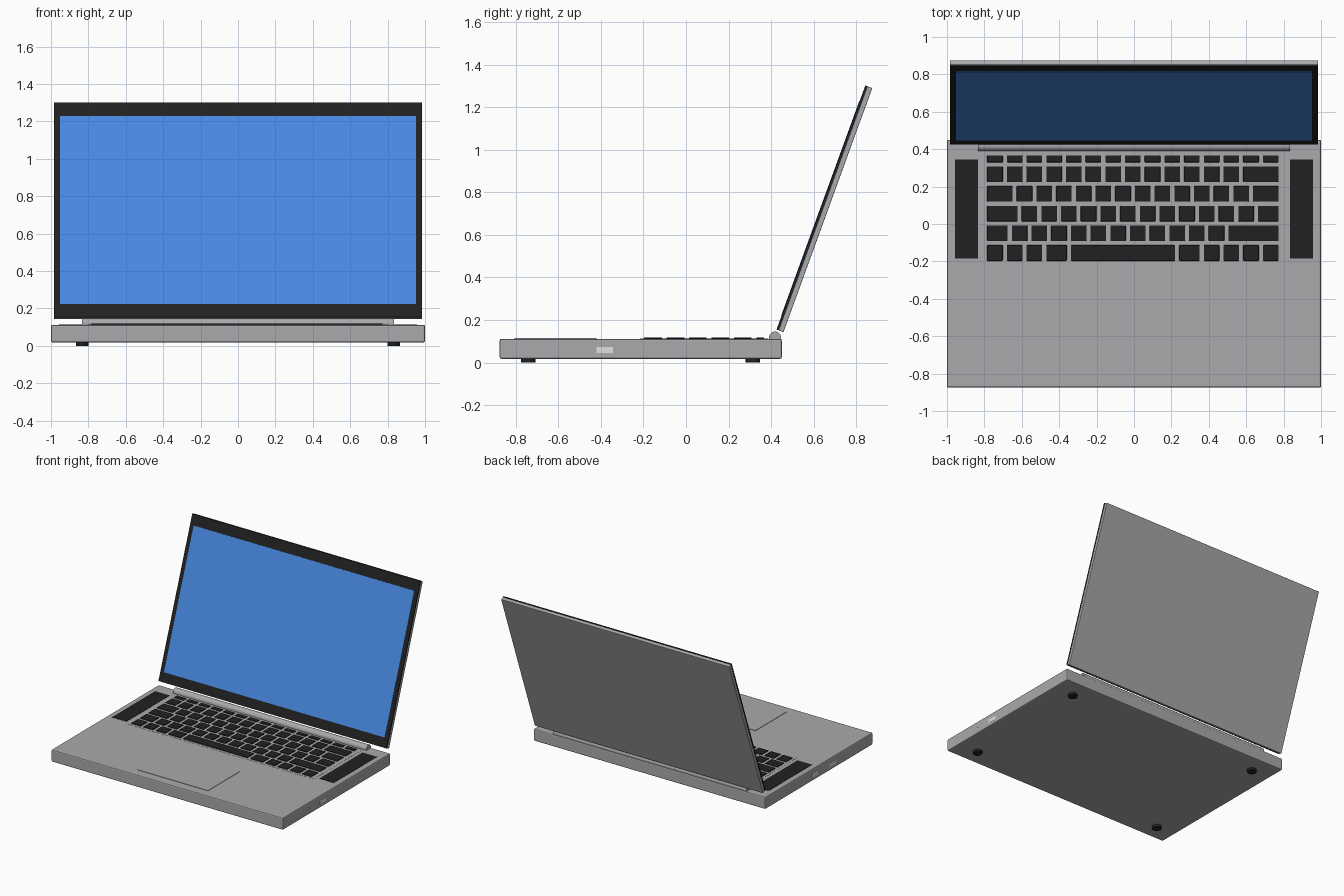
import bpy, bmesh, math
from mathutils import Matrix, Vector

cube = bpy.data.objects.get("Cube")
if cube:
    bpy.data.objects.remove(cube, do_unlink=True)


def material(name, rgb):
    m = bpy.data.materials.new(name)
    m.use_nodes = True
    color = (*rgb, 1)
    m.diffuse_color = color
    m.node_tree.nodes["Principled BSDF"].inputs["Base Color"].default_value = color
    return m


metal = material("aluminium grey", (0.40, 0.40, 0.42))
black = material("soft black", (0.015, 0.015, 0.015))
blue = material("screen blue", (0.065, 0.25, 0.76))
silver = material("port silver", (0.75, 0.75, 0.77))


def add_box(bm, x, y, z):
    """Add a box from (min, max) ranges."""
    size = [b - a for a, b in (x, y, z)]
    mid = Vector([(a + b) / 2 for a, b in (x, y, z)])
    bmesh.ops.create_cube(bm, size=1,
                          matrix=Matrix.Translation(mid) @ Matrix.Diagonal((*size, 1)))


def finish(name, bm, mat, bevel=0, frame=None):
    mesh = bpy.data.meshes.new(name)
    bm.to_mesh(mesh)
    bm.free()
    mesh.materials.append(mat)
    ob = bpy.data.objects.new(name, mesh)
    bpy.context.collection.objects.link(ob)
    if frame:
        ob.matrix_world = frame
    if bevel:
        mod = ob.modifiers.new("soft edges", "BEVEL")
        mod.width, mod.segments = bevel, 2
    return ob


def box(name, x, y, z, mat, bevel=0, frame=None):
    bm = bmesh.new()
    add_box(bm, x, y, z)
    return finish(name, bm, mat, bevel, frame)


def cylinder(name, center, radius, depth, axis, mat):
    bm = bmesh.new()
    bmesh.ops.create_cone(bm, cap_ends=True, segments=32, radius1=radius,
                          radius2=radius, depth=depth)
    turn = Vector((0, 0, 1)).rotation_difference(Vector(axis)).to_matrix().to_4x4()
    ob = finish(name, bm, mat, frame=Matrix.Translation(center) @ turn)
    bpy.ops.object.select_all(action="DESELECT")
    ob.select_set(True)
    bpy.context.view_layer.objects.active = ob
    bpy.ops.object.shade_smooth_by_angle(angle=math.radians(40))
    return ob


# Base with its deck plates
TOP = 0.112
box("base", (-1, 1), (-0.875, 0.45), (0.018, TOP), metal, 0.008)
box("trackpad", (-0.305, 0.305), (-0.805, -0.42), (TOP - 0.004, TOP + 0.003), metal)
box("keyboard_tray", (-0.805, 0.805), (-0.215, 0.385), (TOP - 0.004, TOP + 0.001), metal)

# Keyboard: widths of the keys in each row, in key units
rows = [
    [1] * 15,
    [1] * 13 + [2],
    [1.5] + [1] * 12 + [1.5],
    [1.75] + [1] * 12 + [1.25],
    [1.25] + [1] * 11 + [2.75],
    [1] * 3 + [1.25, 5.5, 1.25] + [1] * 4,
]
UNIT, GAP = 0.1053, 0.022
bm = bmesh.new()
back = 0.367
for i, row in enumerate(rows):
    depth = 0.037 if i == 0 else UNIT - GAP
    left = -0.785
    for width in row:
        right = left + width * UNIT
        add_box(bm, (left, right - GAP), (back - depth, back), (TOP, TOP + 0.007))
        left = right
    back -= depth + GAP
finish("keyboard_keys", bm, black, 0.003)

# Speakers, feet and ports on both sides
for side, name in ((1, "left"), (-1, "right")):
    box(name + "_speaker", sorted((side * 0.833, side * 0.957)), (-0.185, 0.345),
        (TOP - 0.004, TOP + 0.002), black)
    for y, place in ((-0.74, "front"), (0.313, "back")):
        cylinder(f"{place}_{name}_foot", (side * 0.832, y, 0.01), 0.034, 0.02,
                 (0, 0, 1), black)
    box(name + "_port", sorted((side * 0.99, side * 1.001)), (-0.42, -0.342),
        (0.045, 0.073), silver)
box("right_rear_port", (-1.001, -0.99), (-0.2, -0.122), (0.045, 0.073), silver)
cylinder("audio_jack", (0.995, -0.548, 0.058), 0.012, 0.012, (1, 0, 0), metal)

# Hinge barrel
cylinder("hinge", (0, 0.418, 0.118), 0.028, 1.67, (1, 0, 0), metal)

# Lid, leaning back from its lower front edge
lean = Matrix.Translation((0, 0.425, 0.155)) @ Matrix.Rotation(math.radians(-20), 4, "X")
HEIGHT = 1.22
box("lid_shell", (-0.985, 0.985), (0.011, 0.035), (0, HEIGHT), metal, 0.003, lean)
box("screen_bezel", (-0.985, 0.985), (0, 0.011), (0, HEIGHT), black, 0, lean)
box("screen", (-0.953, 0.953), (-0.002, 0.004), (0.072, HEIGHT - 0.078), blue, 0, lean)
